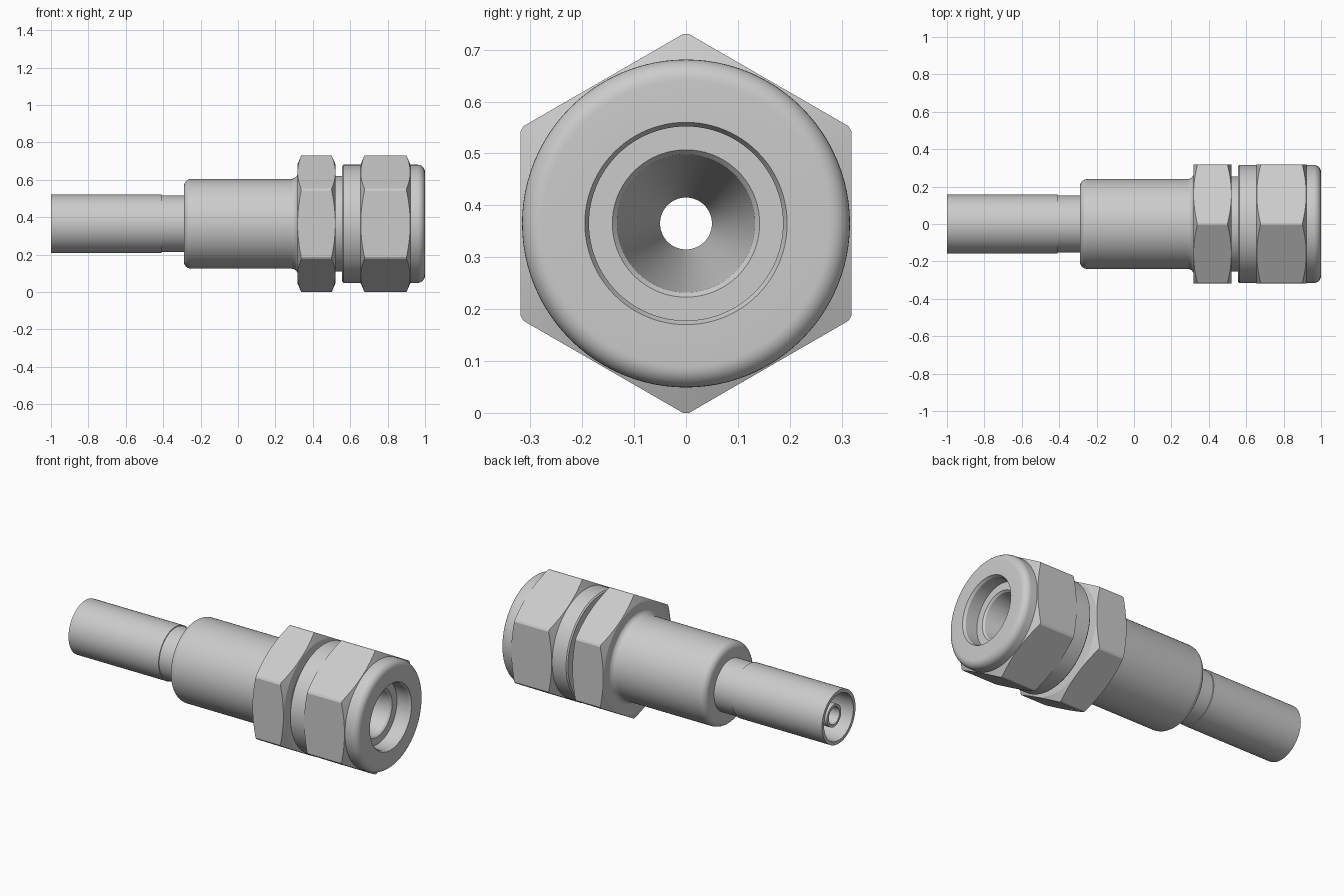
import bpy, bmesh
from math import pi, sin, cos, radians

cube = bpy.data.objects.get("Cube")
if cube:
    bpy.data.objects.remove(cube, do_unlink=True)

AXIS_Z = 0.365   # height of the centre line
SEGMENTS = 96

metal = bpy.data.materials.new("light_grey_metal")
metal.use_nodes = True
GREY = (0.6, 0.6, 0.6, 1)
metal.diffuse_color = GREY
metal.node_tree.nodes["Principled BSDF"].inputs["Base Color"].default_value = GREY


def arc(x, r, radius, start, end, steps=8):
    """Fillet points (x, r) around a centre, angles in degrees."""
    angles = [radians(start + (end - start) * i / steps) for i in range(steps + 1)]
    return [(x + radius * cos(a), r + radius * sin(a)) for a in angles]


def finish(obj):
    bpy.ops.object.select_all(action='DESELECT')
    obj.select_set(True)
    bpy.context.view_layer.objects.active = obj
    bpy.ops.object.shade_smooth_by_angle(angle=radians(20))


def lathe(name, profile, segments=SEGMENTS, turn=0.0):
    """Spin a closed (x, radius) profile around the centre line."""
    bm = bmesh.new()
    rings = []
    for s in range(segments):
        a = turn + 2 * pi * s / segments
        rings.append([bm.verts.new((x, r * sin(a), AXIS_Z + r * cos(a))) for x, r in profile])
    n = len(profile)
    for s in range(segments):
        here, after = rings[s], rings[(s + 1) % segments]
        for i in range(n):
            j = (i + 1) % n
            bm.faces.new((here[i], here[j], after[j], after[i]))
    bmesh.ops.recalc_face_normals(bm, faces=bm.faces)
    mesh = bpy.data.meshes.new(name)
    bm.to_mesh(mesh)
    bm.free()
    mesh.materials.append(metal)
    obj = bpy.data.objects.new(name, mesh)
    bpy.context.collection.objects.link(obj)
    finish(obj)
    return obj


def hex_collar(name, x0, x1, hole, flat=0.319, corner=0.365):
    """Hexagon with its corners trimmed by a chamfered round blank."""
    out = flat / cos(pi / 6)
    hexagon = lathe(name, [(x0, hole), (x0, out), (x1, out), (x1, hole)], 6)
    edge, bevel = flat - 0.006, 0.021
    blank = lathe(name + "_cutter", [
        (x0 - 0.001, hole / 2), (x0 - 0.001, edge), (x0 + bevel, corner),
        (x1 - bevel, corner), (x1 + 0.001, edge), (x1 + 0.001, hole / 2)])
    blank.hide_render = True
    trim = hexagon.modifiers.new("trim_corners", 'BOOLEAN')
    trim.operation, trim.solver, trim.object = 'INTERSECT', 'EXACT', blank
    bpy.context.view_layer.objects.active = hexagon
    bpy.ops.object.modifier_apply(modifier=trim.name)
    bpy.data.objects.remove(blank, do_unlink=True)
    finish(hexagon)


# Thin tail sleeve with an open end, stepped down near the body
lathe("tail_sleeve", [
    (-1, 0.137), (-1, 0.157), (-0.41, 0.157), (-0.41, 0.152),
    (-0.27, 0.152), (-0.27, 0.06), (-0.6, 0.06), (-0.6, 0.137)])

# Narrow tube inside the tail
lathe("inner_tube", [(-0.97, 0.05), (-0.97, 0.066), (-0.28, 0.066), (-0.28, 0.05)])

# Main barrel: rounded shoulder, fillet into the hexagon, neck and tapered bore
lathe("body", [(-0.29, 0.05)]
      + arc(-0.25, 0.2, 0.04, 180, 90)
      + arc(0.285, 0.275, 0.035, 270, 360)
      + [(0.33, 0.28), (0.51, 0.28), (0.51, 0.255), (0.6, 0.255), (0.6, 0.19),
         (0.91, 0.19), (0.91, 0.142), (0.9, 0.133), (0.45, 0.05)])

hex_collar("body_hexagon", 0.317, 0.522, 0.23)

# Round nut with a rounded front rim and a stepped mouth
lathe("nut_barrel", [(0.557, 0.25), (0.557, 0.309), (0.564, 0.316)]
      + arc(0.96, 0.276, 0.04, 90, 0)
      + [(1, 0.195), (0.985, 0.187), (0.9, 0.187), (0.9, 0.25)])

hex_collar("nut_hexagon", 0.655, 0.922, 0.28)
